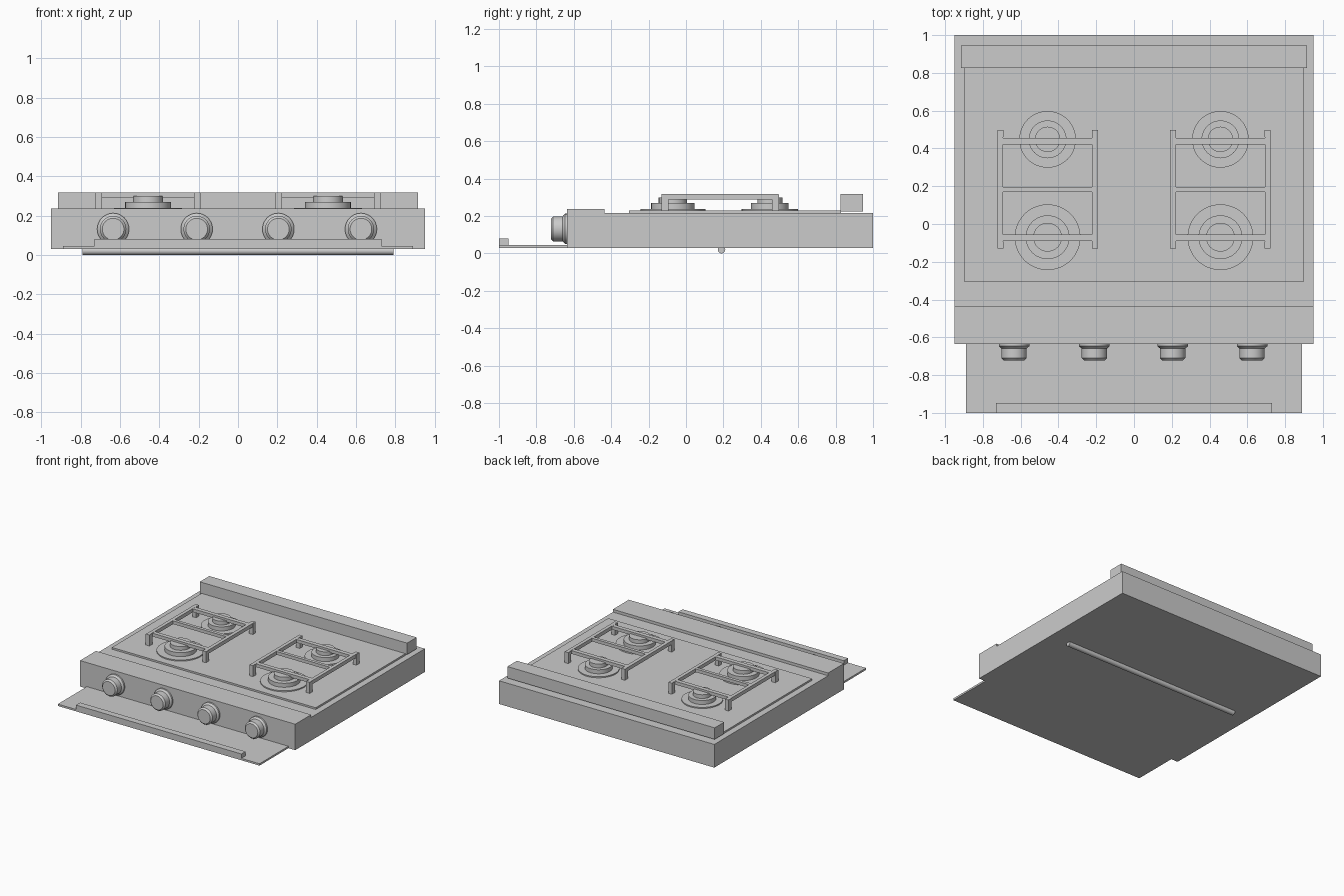
import bpy, math
from mathutils import Matrix

if "Cube" in bpy.data.objects:
    bpy.data.objects.remove(bpy.data.objects["Cube"])

grey = bpy.data.materials.new("light_grey")
grey.diffuse_color = (0.6, 0.6, 0.6, 1)
grey.use_nodes = True
grey.node_tree.nodes["Principled BSDF"].inputs["Base Color"].default_value = grey.diffuse_color


def add_mesh(name, verts, faces):
    me = bpy.data.meshes.new(name)
    me.from_pydata(verts, [], faces)
    me.materials.append(grey)
    ob = bpy.data.objects.new(name, me)
    bpy.context.collection.objects.link(ob)
    return ob


BOX_FACES = [(0, 1, 3, 2), (4, 6, 7, 5), (0, 4, 5, 1), (2, 3, 7, 6), (0, 2, 6, 4), (1, 5, 7, 3)]


def box(name, x, y, z):
    verts = [(a, b, c) for a in x for b in y for c in z]
    return add_mesh(name, verts, BOX_FACES)


def lathe(name, profile, loc, rot=None, n=48):
    """Revolve (radius, height) points about z, cap both ends."""
    m = Matrix.Translation(loc) @ (rot or Matrix.Identity(4))
    verts, faces = [], []
    for r, h in profile:
        for i in range(n):
            a = 2 * math.pi * i / n
            verts.append(m @ Matrix.Translation((r * math.cos(a), r * math.sin(a), h)).translation)
    for k in range(len(profile) - 1):
        for i in range(n):
            j = (i + 1) % n
            faces.append((k * n + i, k * n + j, (k + 1) * n + j, (k + 1) * n + i))
    faces.append(tuple(reversed(range(n))))
    faces.append(tuple(range((len(profile) - 1) * n, len(profile) * n)))
    ob = add_mesh(name, verts, faces)
    bpy.ops.object.select_all(action='DESELECT')
    ob.select_set(True)
    bpy.context.view_layer.objects.active = ob
    bpy.ops.object.shade_smooth_by_angle(angle=math.radians(30))
    return ob


# Body, raised front strip, cooktop plate and back rail
box("body", (-0.95, 0.95), (-0.635, 1.0), (0.03, 0.215))
box("front_strip", (-0.95, 0.95), (-0.635, -0.435), (0.215, 0.237))
box("cooktop", (-0.9, 0.9), (-0.305, 0.83), (0.215, 0.229))
box("back_rail", (-0.915, 0.915), (0.825, 0.945), (0.225, 0.317))

# Open door with its handle lip
box("door", (-0.89, 0.89), (-1.0, -0.635), (0.03, 0.045))
box("door_handle", (-0.73, 0.73), (-1.0, -0.948), (0.045, 0.08))

# Rod under the body
lathe("bottom_rod", [(0.02, -0.79), (0.02, 0.79)], (0, 0.19, 0.02),
      Matrix.Rotation(math.pi / 2, 4, 'Y'), 24)

# Control knobs
KNOB = [(0.081, 0), (0.081, 0.012), (0.067, 0.024), (0.067, 0.075), (0.055, 0.087)]
for x in (-0.635, -0.21, 0.205, 0.625):
    lathe("knob", KNOB, (x, -0.635, 0.131), Matrix.Rotation(math.pi / 2, 4, 'X'))

for s in (-1, 1):
    cx = 0.4575 * s
    # Burners: drip pan, head and cap
    for label, y, pan, head, cap in (("rear", 0.448, 0.15, 0.1, 0.067),
                                     ("front", -0.07, 0.174, 0.116, 0.076)):
        lathe(label + "_drip_pan", [(pan, 0.227), (pan, 0.238)], (cx, y, 0))
        lathe(label + "_burner_head", [(head, 0.238), (head, 0.27)], (cx, y, 0))
        lathe(label + "_burner_cap", [(cap, 0.27), (cap, 0.3)], (cx, y, 0))
    # Grate: side bars, feet and cross bars
    for t in (-1, 1):
        bx = cx + 0.25 * t
        xs = (bx - 0.016, bx + 0.016)
        box("grate_side_bar", (bx - 0.014, bx + 0.014), (-0.13, 0.495), (0.288, 0.317))
        for y in (-0.13, 0.46):
            box("grate_foot", xs, (y, y + 0.037), (0.229, 0.316))
    for y in (-0.073, 0.182, 0.437):
        w = 0.013 if y == 0.182 else 0.017
        box("grate_cross_bar", (cx - 0.24, cx + 0.24), (y - w, y + w), (0.29, 0.316))
